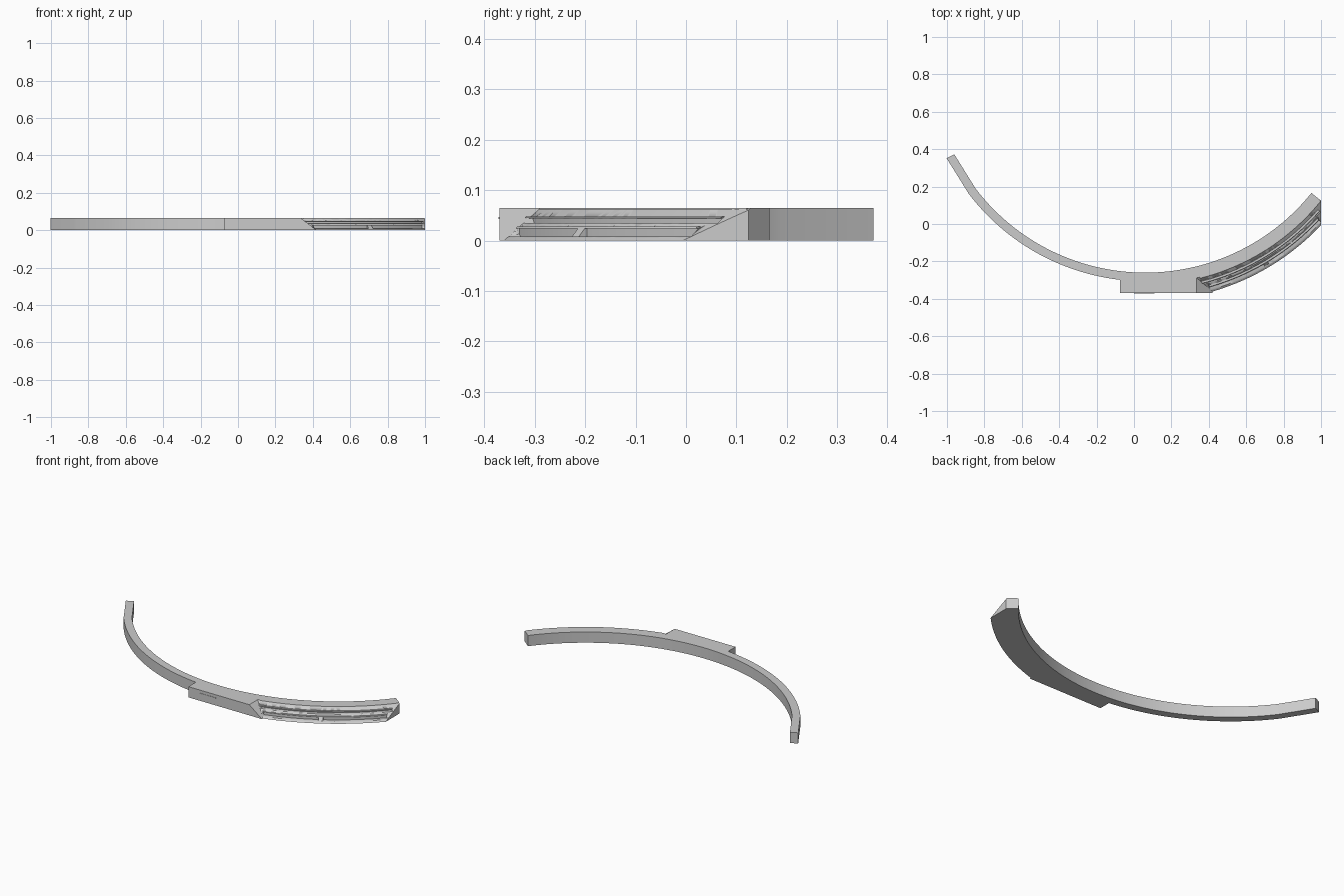
import bpy, bmesh, math
from mathutils import Vector

if "Cube" in bpy.data.objects:
    bpy.data.objects.remove(bpy.data.objects["Cube"])

CX, CY = 0.06, 0.88      # centre of every arc
H = 0.065                # overall height


def finish(bm, name, smooth=True):
    bmesh.ops.remove_doubles(bm, verts=bm.verts, dist=1e-6)
    bmesh.ops.recalc_face_normals(bm, faces=bm.faces)
    me = bpy.data.meshes.new(name)
    bm.to_mesh(me)
    bm.free()
    ob = bpy.data.objects.new(name, me)
    bpy.context.collection.objects.link(ob)
    if smooth:
        bpy.ops.object.select_all(action='DESELECT')
        ob.select_set(True)
        bpy.context.view_layer.objects.active = ob
        bpy.ops.object.shade_smooth_by_angle(angle=math.radians(20))
    return ob


def clip(bm, co, no):
    """Cut away everything on the normal side of a plane and cap the cut."""
    geom = bm.verts[:] + bm.edges[:] + bm.faces[:]
    res = bmesh.ops.bisect_plane(bm, geom=geom, plane_co=Vector(co),
                                 plane_no=Vector(no), clear_outer=True)
    edges = [e for e in res['geom_cut'] if isinstance(e, bmesh.types.BMEdge)]
    if edges:
        bmesh.ops.contextual_create(bm, geom=edges)


def sweep(name, profile, angles, clipped=True):
    """Sweep a closed (radius, z) profile through a list of angles in degrees."""
    bm = bmesh.new()
    rings = []
    for a in angles:
        c, s = math.cos(math.radians(a)), math.sin(math.radians(a))
        rings.append([bm.verts.new((CX + r * c, CY + r * s, z)) for r, z in profile])
    n = len(profile)
    for p, q in zip(rings, rings[1:]):
        for i in range(n):
            j = (i + 1) % n
            bm.faces.new((p[i], p[j], q[j], q[i]))
    bm.faces.new(rings[0])
    bm.faces.new(rings[-1][::-1])
    if clipped:
        clip(bm, (1.0, 0, 0), (1, 0, 0))
        clip(bm, (0, -0.37, 0), (0, -1, 0))
    return finish(bm, name)


def steps(a, b, n):
    return [a + (b - a) * i / n for i in range(n + 1)]


# Long curved band; its left tip is one straight segment
sweep("curved_band", [(1.14, 0), (1.186, 0), (1.186, H), (1.14, H)],
      [206.45] + steps(217.3, 321.2, 72))

# Sloped wing along the right outside of the band
wing = sweep("sloped_wing", [(1.17, 0), (1.292, 0), (1.285, 0.005), (1.2, H), (1.17, H)],
             steps(281, 321.2, 40))


def groove(name, profile, a, b):
    cutter = sweep(name, profile, steps(a, b, 36), clipped=False)
    cutter.hide_render = True
    cutter.hide_set(True)
    mod = wing.modifiers.new(name, 'BOOLEAN')
    mod.operation = 'DIFFERENCE'
    mod.solver = 'EXACT'
    mod.object = cutter


# Two long grooves in the sloped face
groove("lower_groove_cutter", [(1.258, 0.008), (1.31, 0.008), (1.31, 0.024), (1.258, 0.024)],
       285.8, 317.2)
groove("upper_groove_cutter", [(1.222, 0.035), (1.27, 0.035), (1.27, 0.044), (1.222, 0.044)],
       284.2, 318.9)
bpy.context.view_layer.objects.active = wing
for m in list(wing.modifiers):
    bpy.ops.object.modifier_apply(modifier=m.name)
for ob in [o for o in bpy.data.objects if o.name.endswith("_cutter")]:
    bpy.data.objects.remove(ob)

# Thin lips over the grooves and along the top edge
for name, r, z, a, b in (("lower_lip", 1.262, 0.0245, 285.8, 317.2),
                         ("upper_lip", 1.234, 0.0445, 284.2, 319),
                         ("top_lip", 1.205, 0.0615, 284, 321)):
    sweep(name, [(r - 0.02, z), (r + 0.003, z), (r + 0.001, z + 0.0035), (r - 0.02, z + 0.0035)],
          steps(a, b, 36))

# Small bridge across the lower groove
sweep("groove_bridge", [(1.25, 0.006), (1.279, 0.006), (1.263, 0.025), (1.25, 0.025)],
      steps(300, 301.2, 2))


# Flat-fronted block with a slanted right end
def prism(name, outline, y0, y1):
    bm = bmesh.new()
    f = bm.faces.new([bm.verts.new((x, y0, z)) for x, z in outline])
    res = bmesh.ops.extrude_face_region(bm, geom=[f])
    vs = [v for v in res['geom'] if isinstance(v, bmesh.types.BMVert)]
    bmesh.ops.translate(bm, verts=vs, vec=(0, y1 - y0, 0))
    return finish(bm, name, smooth=False)


prism("front_block", [(-0.075, 0), (0.42, 0), (0.335, H), (-0.075, H)], -0.37, -0.275)
prism("front_strip", [(0.0, 0.043), (0.11, 0.043), (0.11, 0.047), (0.0, 0.047)], -0.372, -0.365)
